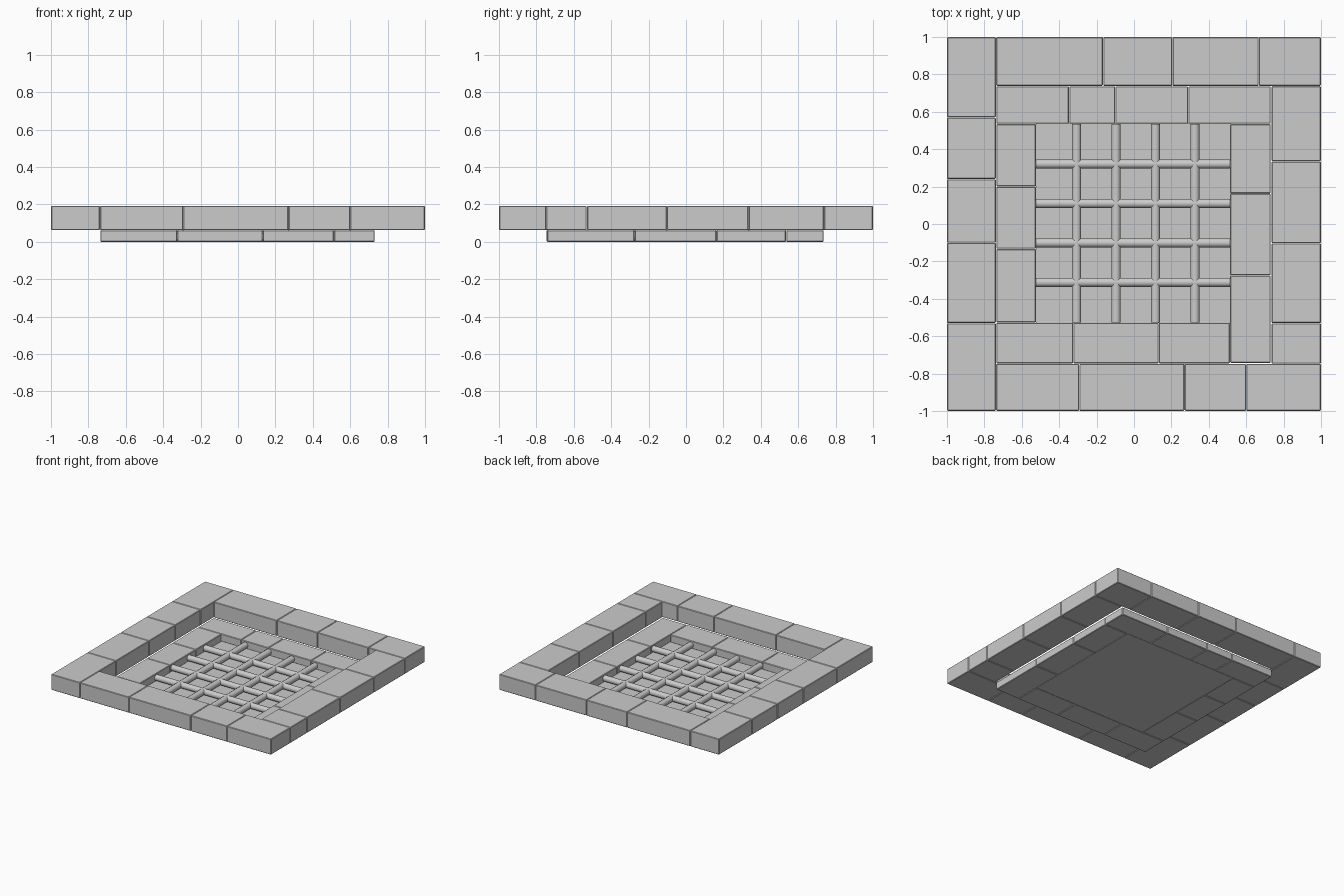
import bpy, bmesh
from mathutils import Matrix, Vector
from math import radians

if "Cube" in bpy.data.objects:
    bpy.data.objects.remove(bpy.data.objects["Cube"])


def add_object(name, bm):
    mesh = bpy.data.meshes.new(name)
    bm.to_mesh(mesh)
    bm.free()
    ob = bpy.data.objects.new(name, mesh)
    bpy.context.collection.objects.link(ob)
    return ob


def stone(name, x0, x1, y0, y1, z0, z1, gap=0.002, bevel=0.004):
    bm = bmesh.new()
    size = (x1 - x0 - gap, y1 - y0 - gap, z1 - z0)
    bmesh.ops.create_cube(bm, size=1, matrix=Matrix.Translation(
        ((x0 + x1) / 2, (y0 + y1) / 2, (z0 + z1) / 2)) @ Matrix.Diagonal((*size, 1)))
    if bevel:
        bmesh.ops.bevel(bm, geom=bm.edges[:], offset=bevel, segments=1, affect='EDGES')
    return add_object(name, bm)


def row(name, xs, y0, y1, z):
    for i, (a, b) in enumerate(zip(xs, xs[1:])):
        stone(f"{name}_{i + 1}", a, b, y0, y1, *z)


def column(name, x0, x1, ys, z):
    for i, (a, b) in enumerate(zip(ys, ys[1:])):
        stone(f"{name}_{i + 1}", x0, x1, a, b, *z)


# Upper kerb of large stones
UP = (0.063, 0.192)
column("kerb_left_stone", -1, -0.738, [-1, -0.53, -0.10, 0.24, 0.57, 1], UP)
row("kerb_back_stone", [-0.738, -0.165, 0.205, 0.667, 1], 0.738, 1, UP)
column("kerb_right_stone", 0.735, 1, [-0.747, -0.53, -0.103, 0.335, 0.738], UP)
row("kerb_front_stone", [-0.738, -0.293, 0.27, 0.60, 1], -1, -0.747, UP)

# Lower ledge of smaller stones
LOW = (0.0, 0.063)
row("ledge_back_stone", [-0.737, -0.347, -0.10, 0.29, 0.732], 0.535, 0.737, LOW)
column("ledge_left_stone", -0.737, -0.523, [-0.527, -0.133, 0.20, 0.535], LOW)
column("ledge_right_stone", 0.513, 0.732, [-0.743, -0.275, 0.163, 0.535], LOW)
row("ledge_front_stone", [-0.737, -0.325, 0.132, 0.513], -0.746, -0.527, LOW)

# Floor beneath the grate
stone("drain_floor", -0.525, 0.515, -0.529, 0.537, 0.0, 0.003, gap=0, bevel=0)


# Crossing grate bars
def bar(name, start, end, radius=0.025):
    start, end = Vector(start), Vector(end)
    axis = end - start
    bm = bmesh.new()
    bmesh.ops.create_cone(bm, cap_ends=True, segments=12, radius1=radius, radius2=radius,
                          depth=axis.length, matrix=Matrix.Translation((start + end) / 2)
                          @ axis.to_track_quat('Z', 'Y').to_matrix().to_4x4()
                          @ Matrix.Rotation(radians(15), 4, 'Z'))
    for f in bm.faces:
        f.smooth = len(f.verts) == 4
    add_object(name, bm)


BAR_Z = 0.03
for i in range(4):
    x, y = -0.307 + 0.211 * i, -0.312 + 0.211 * i
    bar(f"grate_bar_lengthwise_{i + 1}", (x, -0.527, BAR_Z), (x, 0.535, BAR_Z))
    bar(f"grate_bar_crosswise_{i + 1}", (-0.523, y, BAR_Z), (0.515, y, BAR_Z))
